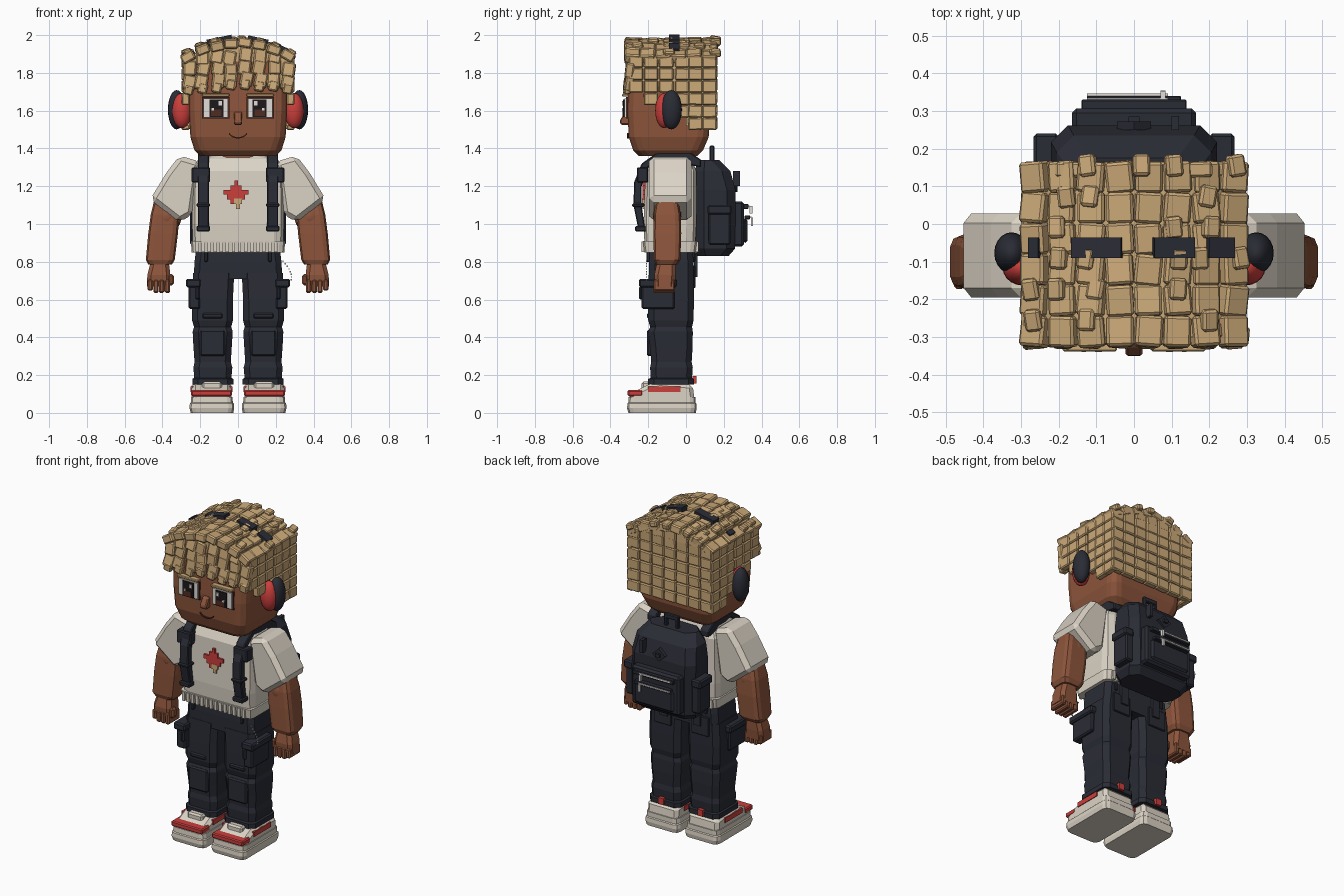
import bpy, bmesh, math, random
from mathutils import Matrix, Vector

random.seed(4)


def mat(name, r, g, b):
    m = bpy.data.materials.new(name)
    m.diffuse_color = (r, g, b, 1)
    return m


SKIN = mat("brown skin", 0.27, 0.092, 0.045)
HAIR = mat("sandy hair", 0.60, 0.40, 0.19)
CREAM = mat("cream cloth", 0.71, 0.65, 0.56)
NAVY = mat("dark navy", 0.023, 0.025, 0.036)
RED = mat("red", 0.60, 0.05, 0.045)
BLACK = mat("black", 0.012, 0.009, 0.01)
IRIS = mat("dark brown", 0.08, 0.025, 0.015)
WHITE = mat("light grey", 0.75, 0.73, 0.70)


def finish(name, bm, m, bevel=0.0, mirror=False, smooth=False):
    bmesh.ops.recalc_face_normals(bm, faces=bm.faces)
    me = bpy.data.meshes.new(name)
    bm.to_mesh(me)
    bm.free()
    me.materials.append(m)
    ob = bpy.data.objects.new(name, me)
    bpy.context.collection.objects.link(ob)
    for p in me.polygons:
        p.use_smooth = smooth
    if bevel:
        b = ob.modifiers.new("bevel", 'BEVEL')
        b.width, b.segments, b.limit_method = bevel, 1, 'ANGLE'
    if mirror:
        ob.modifiers.new("mirror", 'MIRROR')
    return ob


def add_box(bm, x0, x1, y0, y1, z0, z1):
    c = Matrix.Translation(((x0 + x1) / 2, (y0 + y1) / 2, (z0 + z1) / 2))
    bmesh.ops.create_cube(bm, size=1, matrix=c @ Matrix.Diagonal((x1 - x0, y1 - y0, z1 - z0, 1)))


def boxes(name, m, ranges, bevel=0.0, mirror=False):
    bm = bmesh.new()
    for r in ranges:
        add_box(bm, *r)
    return finish(name, bm, m, bevel, mirror)


def prism(name, m, pts, lo, hi, axis, bevel=0.0, mirror=False):
    """Profile in the two other axes, extruded along axis x or y."""
    bm = bmesh.new()
    at = (lambda a, b, t: (t, a, b)) if axis == 'x' else (lambda a, b, t: (a, t, b))
    f = bm.faces.new([bm.verts.new(at(a, b, lo)) for a, b in pts])
    ext = bmesh.ops.extrude_face_region(bm, geom=[f])["geom"]
    d = Vector(at(0, 0, hi - lo))
    bmesh.ops.translate(bm, vec=d, verts=[v for v in ext if isinstance(v, bmesh.types.BMVert)])
    return finish(name, bm, m, bevel, mirror)


def loft(name, m, sections, corner, seg=1, mirror=False):
    """Stack of rounded rectangles: z, x0, x1, y0, y1."""
    bm = bmesh.new()
    rings = []
    for z, x0, x1, y0, y1 in sections:
        ring = []
        for k, (cx, cy) in enumerate([(x1 - corner, y1 - corner), (x0 + corner, y1 - corner),
                                      (x0 + corner, y0 + corner), (x1 - corner, y0 + corner)]):
            for i in range(seg + 1):
                a = math.pi / 2 * (k + i / seg)
                ring.append(bm.verts.new((cx + corner * math.cos(a), cy + corner * math.sin(a), z)))
        rings.append(ring)
    n = len(rings[0])
    for a, b in zip(rings, rings[1:]):
        for i in range(n):
            bm.faces.new((a[i], a[(i + 1) % n], b[(i + 1) % n], b[i]))
    bm.faces.new(rings[0])
    bm.faces.new(rings[-1])
    return finish(name, bm, m, mirror=mirror)


def ball(name, m, c, s, mirror=True):
    bm = bmesh.new()
    bmesh.ops.create_uvsphere(bm, u_segments=20, v_segments=12, radius=1,
                              matrix=Matrix.Translation(c) @ Matrix.Diagonal((*s, 1)))
    return finish(name, bm, m, mirror=mirror, smooth=True)


# Head and face
loft("head", SKIN, [(1.36, -.2, .2, -.25, .06), (1.39, -.23, .23, -.28, .09), (1.46, -.252, .252, -.303, .12),
                    (1.6, -.26, .26, -.31, .13), (1.86, -.26, .26, -.30, .13)], .06, 3)
loft("neck", SKIN, [(1.3, -.09, .09, -.17, .01), (1.38, -.09, .09, -.17, .01)], .03, 2)
boxes("eye_rim", IRIS, [(.045, .19, -.318, -.29, 1.558, 1.672)], mirror=True)
boxes("eye_white", WHITE, [(.052, .183, -.326, -.29, 1.565, 1.665)], mirror=True)
boxes("pupil", BLACK, [(.078, .152, -.333, -.3, 1.567, 1.66)], mirror=True)
boxes("iris", IRIS, [(.088, .142, -.337, -.32, 1.572, 1.605)], mirror=True)
boxes("eye_glint", WHITE, [(.085, .103, -.34, -.32, 1.628, 1.65), (.128, .14, -.34, -.32, 1.602, 1.614)], mirror=True)
boxes("eyebrow", HAIR, [(.045, .19, -.338, -.29, 1.674, 1.69)], .004, True)
prism("nose", SKIN, [(-.3, 1.595), (-.325, 1.59), (-.352, 1.545), (-.345, 1.525), (-.3, 1.525)], -.022, .022, 'x', .006)
smile = [(.055 * math.sin(a), 1.505 - .045 * math.cos(a)) for a in (t * .17 for t in range(-6, 7))]
prism("mouth", IRIS, smile + [(x, z - .007) for x, z in reversed(smile)], -.312, -.3, 'y')

# Hair base
prism("hair_cap", HAIR, [(-.275, 1.74), (-.275, 1.86), (-.2, 1.925), (-.08, 1.955), (.08, 1.955), (.2, 1.925),
                         (.275, 1.86), (.275, 1.74)], -.3, .145, 'y')
boxes("hair_back", HAIR, [(-.275, .275, -.0, .145, 1.52, 1.8), (-.275, .275, -.24, 0, 1.7, 1.8)])


# Hair locks: bevelled blocks in rows over the top, front, sides and back
def top_z(x):
    return 1.97 - 1.05 * x * x


def lock(bm, loc, size, rot=(0, 0, 0), j=.1):
    r = Matrix.Identity(4)
    for ax, a in zip('XYZ', rot):
        r = Matrix.Rotation(a + random.uniform(-j, j), 4, ax) @ r
    bmesh.ops.create_cube(bm, size=1, matrix=Matrix.Translation(loc) @ r @ Matrix.Diagonal((*size, 1)))


bm = bmesh.new()
for i in range(8):
    x = -.262 + i * .075
    tilt = math.atan(2.1 * x)
    for k in range(6):
        y = -.285 + k * .082
        lock(bm, (x, y, top_z(x) - .012 + random.uniform(-.008, .006)), (.072, .082, .05), (0, tilt, 0))
        patch = -.13 < x < .18 and -.1 < y < .1
        if random.random() < (.25 if patch else .55):
            lock(bm, (x + random.uniform(-.02, .02), y + .03, top_z(x) + .008), (.045, .058, .036), (0, tilt, 0), .2)
finish("hair_top", bm, HAIR, .007)
bm = bmesh.new()
for i in range(8):
    x = -.262 + i * .075
    for k, z in enumerate((1.755, 1.82, 1.885)):
        if z < top_z(x) - .02:
            lock(bm, (x + random.uniform(-.01, .01), -.302 + .006 * k,
                      z + random.uniform(-.012, .012)), (.066, .045, .078), (-.12, .1, 0), .12)
    lock(bm, (x, -.312, 1.735 + random.uniform(-.012, .015) - .25 * x * x), (.05, .036, .055), (0, .12, 0), .12)
finish("hair_fringe", bm, HAIR, .007)
bm = bmesh.new()
for i in range(7):
    for z in (1.535, 1.603, 1.671, 1.739, 1.807, 1.87, 1.92):
        x = -.252 + i * .084
        if z < top_z(x) - .02:
            lock(bm, (x, .145, z), (.08, .04, .066), j=.035)
finish("hair_nape", bm, HAIR, .006)
bm = bmesh.new()
for s in (-1, 1):
    for y, low in ((-.265, 1.7), (-.185, 1.63), (-.105, 1.7), (-.02, 1.6), (.05, 1.53), (.125, 1.53)):
        for k in range(6):
            z = 1.86 - k * .066
            if z > low - .02:
                lock(bm, (s * .278, y, z), (.04, .076, .064), j=.04)
finish("hair_sides", bm, HAIR, .006)

# Headphones
ball("ear_pad", RED, (.297, -.115, 1.6), (.052, .048, .093))
ball("ear_cup", NAVY, (.325, -.077, 1.605), (.046, .055, .104))
bm = bmesh.new()
for x0, x1 in ((-.275, -.245), (-.165, -.03), (.05, .16), (.19, .265)):
    xm = (x0 + x1) / 2
    lock(bm, (xm, -.063, top_z(xm) + .012), (x1 - x0, .055, .034), (0, math.atan(2.1 * xm), 0), 0)
finish("headband", bm, NAVY)

# Shirt
loft("shirt", CREAM, [(.9, -.24, .24, -.22, .05), (1.0, -.243, .243, -.225, .055), (1.28, -.24, .24, -.215, .055),
                      (1.345, -.21, .21, -.18, .03), (1.36, -.15, .15, -.16, .01)], .05, 2)
loft("shirt_hem", CREAM, [(.85, -.245, .245, -.22, .05), (.91, -.25, .25, -.228, .058)], .03, 2)
boxes("hem_ribs", CREAM, [(-.225 + i * .032, -.207 + i * .032, -.235, .065, .852, .908) for i in range(14)])
prism("sleeve", CREAM, [(.2, 1.33), (.31, 1.362), (.38, 1.27), (.465, 1.13), (.31, 1.01), (.24, 1.05)],
      -.195, .028, 'y', .025, True)

# Square-block chest decoration in a plain stepped diamond
rows = (1, 3, 7, 5, 3)
boxes("chest_patch", RED, [(-.01 - n * .0095, -.01 + n * .0095, -.231, -.21, 1.23 - (i + 1) * .025, 1.23 - i * .025)
                           for i, n in enumerate(rows)])
boxes("chest_patch_centre", HAIR, [(-.02, .02, -.233, -.21, 1.105, 1.135), (-.01, .01, -.231, -.21, 1.08, 1.105)])

# Arms and hands
ball("elbow", SKIN, (.378, -.1, 1.04), (.08, .075, .085))
loft("forearm", SKIN, [(1.12, .315, .445, -.16, -.04), (1.05, .31, .462, -.17, -.028), (.95, .318, .475, -.172, -.025),
                       (.81, .335, .488, -.17, -.03), (.785, .35, .475, -.16, -.045)], .03, 2, True)
loft("hand", SKIN, [(.79, .365, .465, -.155, -.055), (.73, .358, .48, -.168, -.055),
                    (.67, .36, .482, -.165, -.06)], .02, 1, True)
boxes("fingers", SKIN, [(.36 + i * .03, .388 + i * .03, -.172, -.06, .635 + (i == 3) * .012, .705) for i in range(4)],
      .007, True)
boxes("thumb", SKIN, [(.34, .37, -.16, -.115, .675, .735)], .01, True)

# Trousers
loft("hips", NAVY, [(.71, -.235, .235, -.195, .04), (.8, -.23, .23, -.195, .04), (.88, -.22, .22, -.19, .035)], .03)
loft("trouser_leg", NAVY, [(.15, .025, .242, -.2, .042), (.18, .025, .242, -.2, .042), (.185, .035, .232, -.187, .032),
                           (.24, .03, .236, -.19, .036), (.27, .038, .23, -.184, .03), (.35, .033, .236, -.19, .035),
                           (.43, .028, .24, -.2, .036), (.455, .036, .233, -.19, .032), (.49, .027, .243, -.2, .04),
                           (.6, .027, .245, -.2, .042), (.74, .02, .238, -.197, .04)], .03, 1, True)
boxes("knee_panel", NAVY, [(.07, .2, -.207, -.18, .3, .44), (.08, .19, -.207, -.18, .5, .53)], .008, True)
boxes("cargo_pocket", NAVY, [(.2, .262, -.235, -.06, .55, .68), (.195, .275, -.25, -.05, .665, .71),
                             (.2, .225, -.25, -.19, .6, .67)], .008, True)
boxes("hip_details", NAVY, [(.16, .178, -.21, .05, .8, .9), (.07, .19, .0, .05, .66, .78)], .004, True)
boxes("pocket_chain", WHITE, [(.235 + .045 * math.sin(t), .242 + .045 * math.sin(t), -.213, -.206, .8 - .014 * i,
                               .807 - .014 * i) for i, t in enumerate(k * .26 for k in range(8))])

# Shoes
loft("sole", CREAM, [(0, .025, .25, -.305, .052), (.025, .02, .257, -.312, .057), (.05, .022, .255, -.31, .055),
                     (.055, .027, .25, -.305, .05), (.085, .03, .25, -.303, .05)], .03, 2, True)
prism("shoe_upper", CREAM, [(-.3, .05), (-.298, .1), (-.25, .125), (-.2, .15), (-.14, .165), (.035, .15), (.048, .05)],
      .035, .246, 'x', .02, True)
boxes("toe_band", RED, [(.033, .248, -.309, -.23, .088, .12)], .006, True)
boxes("side_stripe", RED, [(.03, .251, -.2, -.03, .11, .14)], 0, True)
boxes("shoe_tongue", CREAM, [(.085, .19, -.235, -.17, .12, .165)], .01, True)
boxes("heel_tab", RED, [(.118, .155, .035, .056, .155, .195)], 0, True)

# Backpack
loft("backpack", NAVY, [(.83, -.19, .19, .06, .225), (.87, -.215, .215, .05, .26), (1.18, -.22, .22, .05, .262),
                        (1.28, -.205, .205, .05, .235), (1.34, -.16, .16, .055, .175)], .045, 1)
boxes("front_pocket", NAVY, [(-.165, .165, .24, .307, .88, 1.12), (-.135, .135, .3, .325, .9, 1.03)], .012)
boxes("pocket_flaps", NAVY, [(-.14, .14, .3, .33, 1.08, 1.105), (-.125, .125, .31, .34, 1.025, 1.045)], .003)
boxes("zips", WHITE, [(-.125, .09, .325, .335, 1.09, 1.098), (-.125, .09, .335, .347, 1.032, 1.04),
                      (.07, .083, .335, .352, 1.055, 1.095), (.07, .083, .343, .355, .99, 1.035)])
boxes("side_pouch", NAVY, [(.2, .255, .12, .235, .89, 1.06), (.2, .267, .115, .24, 1.05, 1.1)], .008, True)
prism("back_diamond", NAVY, [(-.045, 1.21), (0, 1.25), (.045, 1.21), (0, 1.17)], .25, .272, 'y')
boxes("zip_pull", NAVY, [(-.015, .015, .255, .285, 1.2, 1.22), (.1, .12, .25, .287, 1.2, 1.28)])
boxes("carry_handle", NAVY, [(-.05, -.03, .125, .15, 1.32, 1.4), (.03, .05, .125, .15, 1.32, 1.4),
                             (-.05, .05, .125, .15, 1.385, 1.415)], .005)

# Shoulder straps
prism("shoulder_strap", NAVY, [(.08, 1.34), (.02, 1.38), (-.15, 1.38), (-.235, 1.32), (-.275, 1.22), (-.278, 1.1),
                               (-.25, .96), (-.215, .96), (-.235, 1.1), (-.235, 1.2), (-.2, 1.3), (-.14, 1.345),
                               (.08, 1.3)], .153, .213, 'x', .005, True)
boxes("strap_pad", NAVY, [(.148, .245, -.26, -.2, 1.22, 1.3), (.148, .22, -.285, -.22, 1.09, 1.11),
                          (.148, .22, -.27, -.21, .96, .99)], .006, True)
boxes("strap_tail", NAVY, [(.09, .14, .043, .06, .72, .85)], 0, True)
